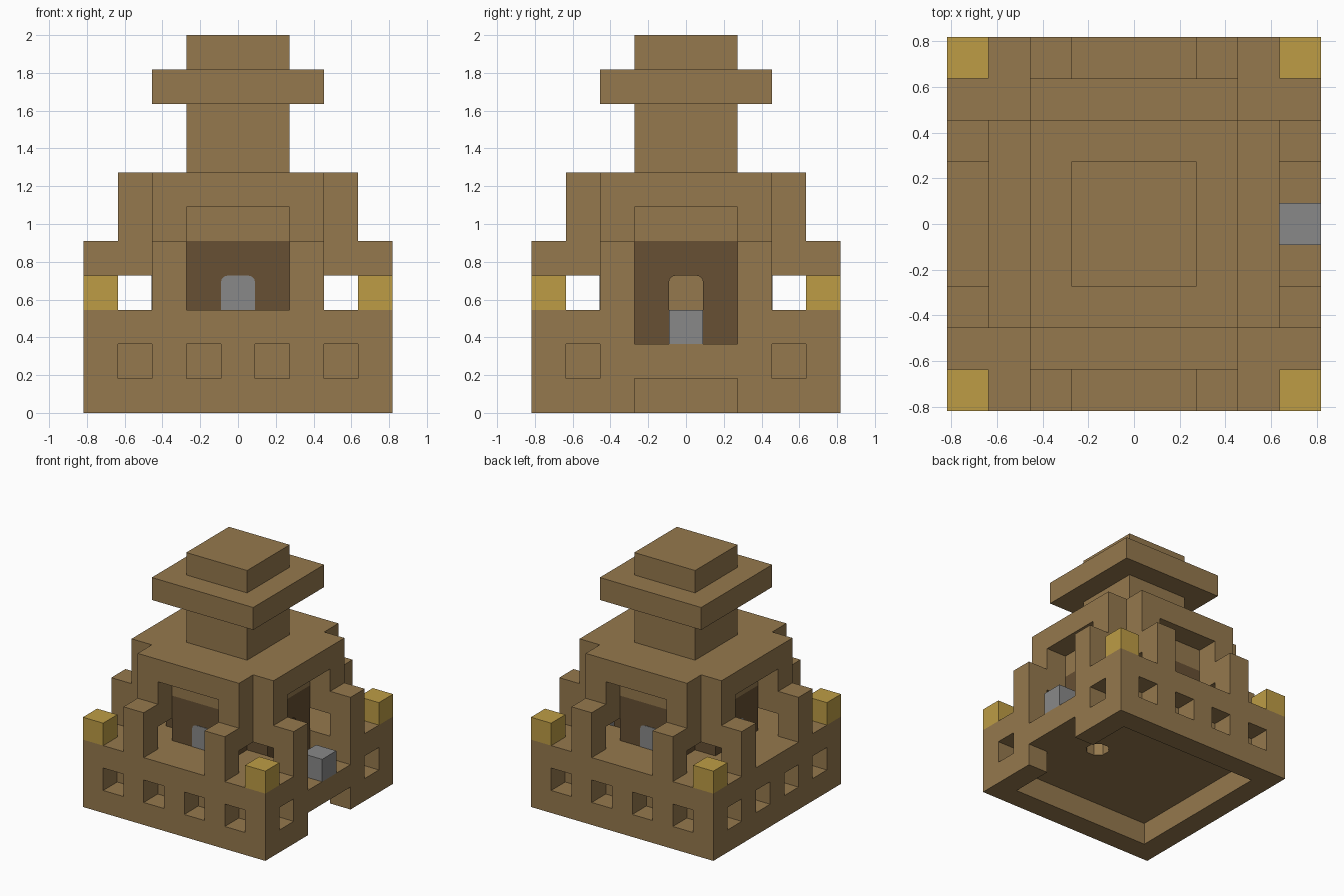
import bpy, bmesh, math
from mathutils import Matrix, Vector

U = 2 / 11  # one block

if "Cube" in bpy.data.objects:
    bpy.data.objects.remove(bpy.data.objects["Cube"], do_unlink=True)


def material(name, rgb):
    m = bpy.data.materials.new(name)
    m.use_nodes = True
    m.diffuse_color = (*rgb, 1)
    m.node_tree.nodes["Principled BSDF"].inputs["Base Color"].default_value = (*rgb, 1)
    return m


BROWN = material("brown stone", (0.30, 0.19, 0.075))
DARK = material("dark brown wall", (0.135, 0.08, 0.033))
GOLD = material("gold", (0.51, 0.335, 0.06))
GREY = material("grey", (0.25, 0.25, 0.25))


def finish(name, bm, mat):
    bmesh.ops.scale(bm, vec=(U, U, U), verts=bm.verts)
    bmesh.ops.recalc_face_normals(bm, faces=bm.faces)
    me = bpy.data.meshes.new(name)
    bm.to_mesh(me)
    bm.free()
    me.materials.append(mat)
    ob = bpy.data.objects.new(name, me)
    bpy.context.collection.objects.link(ob)
    return ob


def boxes(name, mat, specs):
    """Boxes given as (xmin, xmax, ymin, ymax, zmin, zmax, quarter turns)."""
    bm = bmesh.new()
    for x0, x1, y0, y1, z0, z1, turn in specs:
        place = (Matrix.Rotation(turn * math.pi / 2, 4, "Z")
                 @ Matrix.Translation(((x0 + x1) / 2, (y0 + y1) / 2, (z0 + z1) / 2))
                 @ Matrix.Diagonal((x1 - x0, y1 - y0, z1 - z0, 1)))
        bmesh.ops.create_cube(bm, size=1, matrix=place)
    return finish(name, bm, mat)


def prism(name, mat, outline, depth):
    """Extrude an outline of 3D points along a vector."""
    bm = bmesh.new()
    face = bm.faces.new([bm.verts.new(p) for p in outline])
    ext = bmesh.ops.extrude_face_region(bm, geom=[face])
    moved = [g for g in ext["geom"] if isinstance(g, bmesh.types.BMVert)]
    bmesh.ops.translate(bm, vec=Vector(depth), verts=moved)
    return finish(name, bm, mat)


def carve(ob, cutter):
    mod = ob.modifiers.new("cut", "BOOLEAN")
    mod.operation, mod.solver, mod.object = "DIFFERENCE", "EXACT", cutter
    bpy.context.view_layer.objects.active = ob
    bpy.ops.object.modifier_apply(modifier=mod.name)
    bpy.data.objects.remove(cutter, do_unlink=True)


def arch(bottom, top, r=0.2, half=0.5):
    """Doorway outline with rounded top corners, as (across, up) pairs."""
    pts = [(-half, bottom), (half, bottom)]
    for cx, start in ((half - r, 0), (r - half, 90)):
        for i in range(4):
            a = math.radians(start + i * 30)
            pts.append((cx + r * math.cos(a), top - r + r * math.sin(a)))
    return pts


# Base with hollow underside, door notch and sunken entrance
base = boxes("base", BROWN, [(-4.5, 4.5, -4.5, 4.5, 0, 3, 0)])
carve(base, boxes("cutter", BROWN, [(-3.5, 3.5, -3.5, 3.5, -1, 1, 0)]))
carve(base, boxes("cutter", BROWN, [(3, 5, -1.5, 1.5, -1, 1, 0)]))
carve(base, boxes("cutter", BROWN, [(1.5, 5, -1.5, 1.5, 2, 4, 0)]))

# Square niches round the base; the entrance side has only the outer pair
niches = [(x - 0.5, x + 0.5, -5, -3.51, 1, 2, turn)
          for turn in range(4) for x in (-3, -1, 1, 3)
          if turn != 1 or abs(x) == 3]
for niche in niches:
    carve(base, boxes("cutter", BROWN, [niche]))

# Shaft in the floor behind the doorway
ring = [(2 + 0.5 * math.cos(a), 0.5 * math.sin(a), 0.5)
        for a in (math.radians(22.5 + 45 * i) for i in range(8))]
carve(base, prism("cutter", BROWN, ring, (0, 0, 2)))

# Central chamber: brown core and dark walls
boxes("chamber_core", BROWN, [(-1.5, 1.5, -1.5, 1.5, 3, 5, 0)])
boxes("chamber_walls", DARK,
      [(-1.5, 1.5, -2.5, -1.5, 3, 5, t) for t in (0, 2, 3)])
door_wall = boxes("door_wall", DARK, [(1.5, 2.5, -1.5, 1.5, 2, 5, 0)])
carve(door_wall, prism("cutter", DARK, [(1, y, z) for y, z in arch(1.5, 4)], (2, 0, 0)))

# Grey arched panes on the three closed walls
for turn, side in ((0, "front"), (2, "back"), (3, "right")):
    rot = Matrix.Rotation(turn * math.pi / 2, 3, "Z")
    outline = [rot @ Vector((x, -2.5, z)) for x, z in arch(3, 4)]
    prism(side + "_pane", GREY, outline, rot @ Vector((0, -0.02, 0)))

# Buttresses: posts, flying arms, lintels and corner blocks
posts, arms, lintels, corners = [], [], [], []
for turn in range(4):
    for x in (-2, 2):
        posts.append((x - 0.5, x + 0.5, -4.5, -3.5, 3, 5, turn))
        arms.append((x - 0.5, x + 0.5, -3.5, -2.5, 4, 6, turn))
    lintels.append((-2.5, 2.5, -3.5, -2.5, 6, 7, turn))
    corners.append((1.5, 2.5, -2.5, -1.5, 4, 5, turn))
boxes("buttress_posts", BROWN, posts)
boxes("buttress_arms", BROWN, arms)
boxes("lintels", BROWN, lintels)
boxes("corner_blocks", BROWN, corners)

# Upper storey and tower
boxes("upper_storey", BROWN, [(-2.5, 2.5, -2.5, 2.5, 5, 7, 0)])
boxes("tower_shaft", BROWN, [(-1.5, 1.5, -1.5, 1.5, 7, 9, 0)])
boxes("tower_cornice", BROWN, [(-2.5, 2.5, -2.5, 2.5, 9, 10, 0)])
boxes("tower_cap", BROWN, [(-1.5, 1.5, -1.5, 1.5, 10, 11, 0)])

# Gold corner cubes and the grey cube at the entrance
boxes("gold_corners", GOLD, [(3.5, 4.5, -4.5, -3.5, 3, 4, t) for t in range(4)])
boxes("entrance_cube", GREY, [(3.5, 4.5, -0.5, 0.5, 2, 3, 0)])
